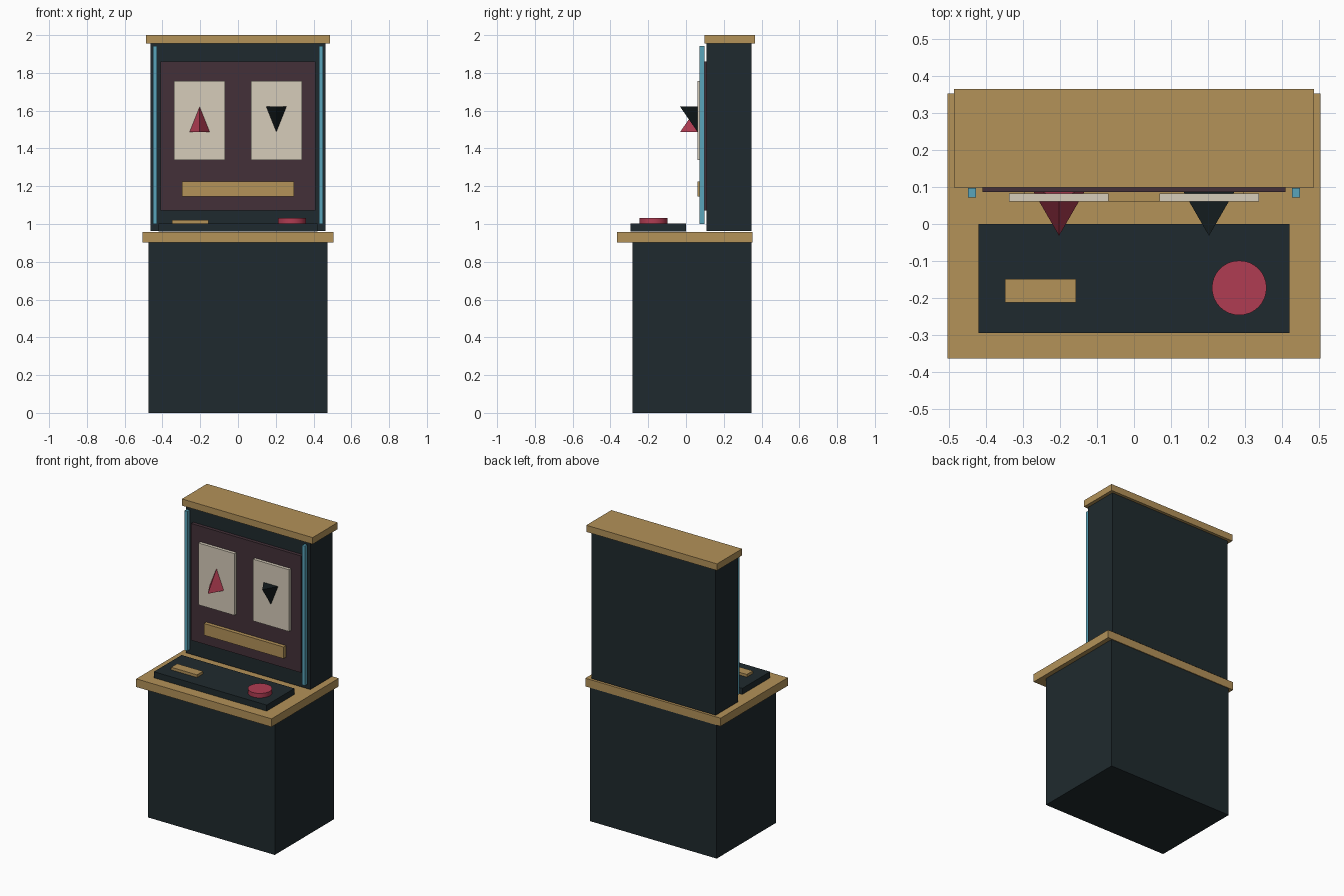
import bpy
import bmesh
from mathutils import Matrix

if "Cube" in bpy.data.objects:
    bpy.data.objects.remove(bpy.data.objects["Cube"])


def material(name, hex_colour):
    rgb = [int(hex_colour[i:i + 2], 16) / 255 for i in (0, 2, 4)]
    lin = [c / 12.92 if c <= 0.04045 else ((c + 0.055) / 1.055) ** 2.4 for c in rgb]
    m = bpy.data.materials.new(name)
    m.diffuse_color = (*lin, 1)
    m.use_nodes = True
    m.node_tree.nodes["Principled BSDF"].inputs["Base Color"].default_value = m.diffuse_color
    return m


DARK = material("dark_body", "1f2a2e")
GOLD = material("gold_trim", "b39259")
RED = material("red", "b03c52")
CREAM = material("cream", "d6ccba")
PLUM = material("plum", "433038")
BLUE = material("blue", "5aa5bb")
BLACK = material("black", "141c1e")


def finish(name, bm, mat):
    mesh = bpy.data.meshes.new(name)
    bm.to_mesh(mesh)
    bm.free()
    mesh.materials.append(mat)
    ob = bpy.data.objects.new(name, mesh)
    bpy.context.collection.objects.link(ob)
    return ob


def box(name, x, y, z, mat):
    """Box from (min, max) ranges."""
    bm = bmesh.new()
    bmesh.ops.create_cube(bm, size=1)
    r = (x, y, z)
    bmesh.ops.scale(bm, vec=[b - a for a, b in r], verts=bm.verts)
    bmesh.ops.translate(bm, vec=[(a + b) / 2 for a, b in r], verts=bm.verts)
    return finish(name, bm, mat)


def cone(name, centre, r1, r2, depth, sides, mat, spin=0.0):
    bm = bmesh.new()
    mtx = Matrix.Translation(centre) @ Matrix.Rotation(spin, 4, 'Z')
    bmesh.ops.create_cone(bm, cap_ends=True, segments=sides,
                          radius1=r1, radius2=r2, depth=depth, matrix=mtx)
    # put one corner of three-sided shapes at the front
    if sides == 3:
        far = max(bm.verts, key=lambda v: (v.co - mtx.translation).xy.length)
        d = (far.co - mtx.translation).xy
        turn = d.angle_signed((mtx.to_3x3() @ Matrix.Identity(3)[1] * -1).xy)
        bmesh.ops.rotate(bm, cent=centre, matrix=Matrix.Rotation(-turn, 3, 'Z'), verts=bm.verts)
    return finish(name, bm, mat)


# cabinet and counter
box("base_cabinet", (-0.473, 0.473), (-0.283, 0.348), (0, 0.903), DARK)
box("counter_top", (-0.505, 0.505), (-0.364, 0.353), (0.903, 0.958), GOLD)
box("back_cabinet", (-0.464, 0.464), (0.109, 0.346), (0.964, 1.955), DARK)
box("top_cap", (-0.488, 0.488), (0.099, 0.366), (1.955, 2.0), GOLD)

# display panel with its title plate
box("display_panel", (-0.41, 0.41), (0.086, 0.109), (1.072, 1.86), PLUM)
box("title_plate", (-0.297, 0.297), (0.061, 0.086), (1.146, 1.225), GOLD)

# mirrored side strips and cards
for side, s in (("left", -1), ("right", 1)):
    box(side + "_light_strip", sorted((s * 0.428, s * 0.45)), (0.072, 0.098), (1.0, 1.942), BLUE)
    box(side + "_card", sorted((s * 0.069, s * 0.338)), (0.061, 0.082), (1.34, 1.757), CREAM)

# three-sided markers, one pointing up and one down
cone("up_marker", (-0.203, 0.062, 1.554), 0.094, 0, 0.136, 3, RED)
cone("down_marker", (0.203, 0.062, 1.554), 0, 0.094, 0.136, 3, BLACK)

# control deck
box("control_deck", (-0.421, 0.421), (-0.295, 0), (0.961, 1.002), DARK)
box("ticket_slot", (-0.35, -0.157), (-0.213, -0.149), (1.002, 1.02), GOLD)
button = cone("push_button", (0.285, -0.173, 1.017), 0.074, 0.074, 0.03, 32, RED)
bpy.context.view_layer.objects.active = button
button.select_set(True)
bpy.ops.object.shade_smooth_by_angle()
